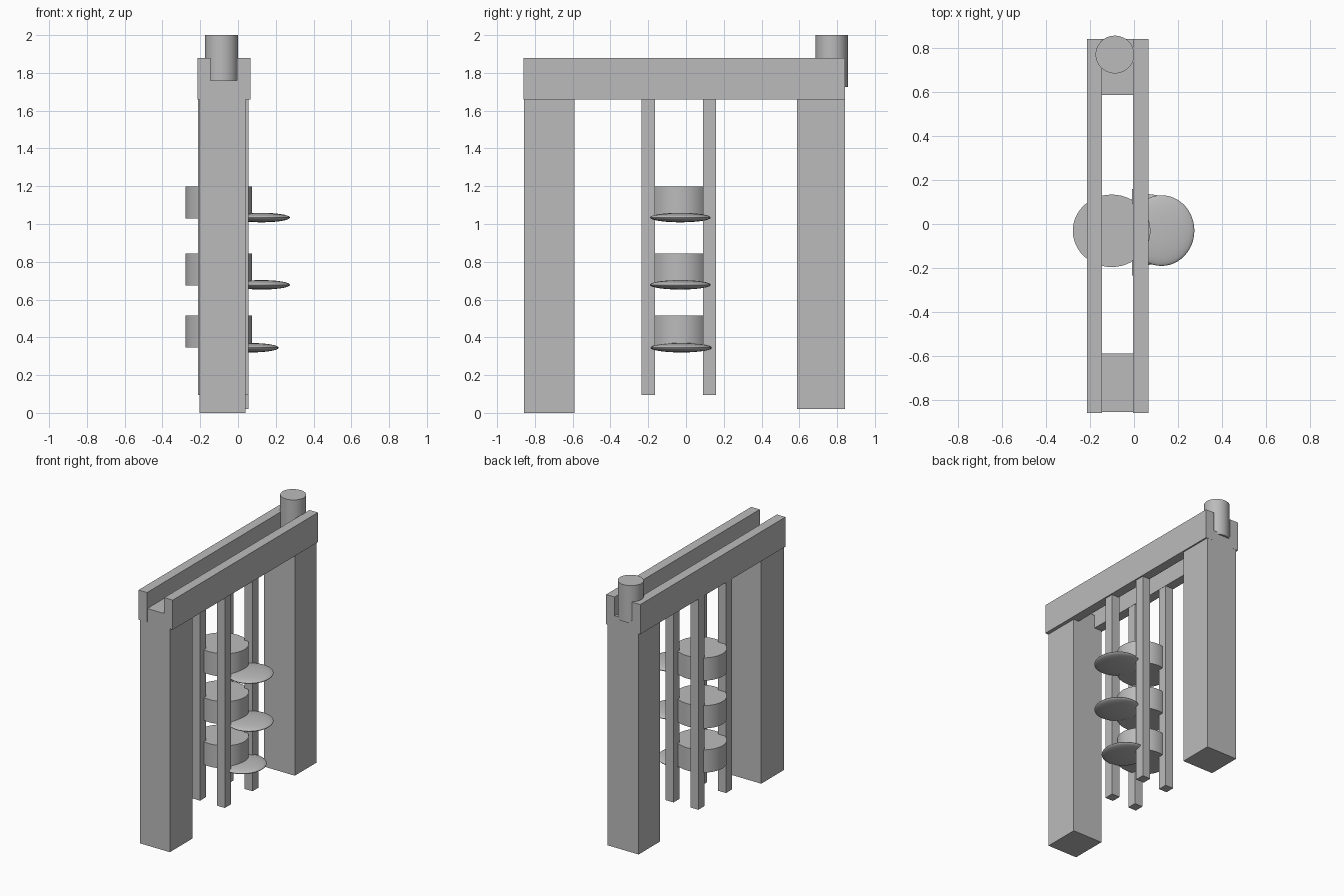
import bpy, math

if "Cube" in bpy.data.objects:
    bpy.data.objects.remove(bpy.data.objects["Cube"])

grey = bpy.data.materials.new("light grey")
grey.diffuse_color = (0.5, 0.5, 0.5, 1)
grey.use_nodes = True
grey.node_tree.nodes["Principled BSDF"].inputs["Base Color"].default_value = grey.diffuse_color


def finish(name, smooth=False):
    ob = bpy.context.object
    ob.name = name
    ob.data.materials.append(grey)
    bpy.ops.object.transform_apply(location=False, rotation=False, scale=True)
    if smooth:
        bpy.ops.object.shade_smooth_by_angle(angle=math.radians(35))
    return ob


def box(name, x, y, z):
    bpy.ops.mesh.primitive_cube_add(size=1, location=[sum(r) / 2 for r in (x, y, z)])
    bpy.context.object.scale = [r[1] - r[0] for r in (x, y, z)]
    return finish(name)


def drum(name, cx, cy, rx, ry, z):
    bpy.ops.mesh.primitive_cylinder_add(vertices=48, radius=1, depth=1,
                                        location=(cx, cy, sum(z) / 2))
    bpy.context.object.scale = (rx, ry, z[1] - z[0])
    return finish(name, True)


def lens(name, centre, radii):
    bpy.ops.mesh.primitive_uv_sphere_add(segments=48, ring_count=24, radius=1, location=centre)
    bpy.context.object.scale = radii
    return finish(name, True)


# Two thick posts
box("front_post", (-0.205, 0.04), (-0.857, -0.59), (0, 1.76))
box("back_post", (-0.2, 0.055), (0.588, 0.842), (0.02, 1.74))

# Pair of cross beams, each carrying two hanging slats
for side, beam_x, slat_x in (("left", (-0.215, -0.145), (-0.213, -0.147)),
                             ("right", (-0.004, 0.066), (-0.01, 0.056))):
    box(side + "_beam", beam_x, (-0.86, 0.843), (1.66, 1.88))
    for end, y in (("front", (-0.235, -0.165)), ("back", (0.09, 0.16))):
        box(f"{side}_{end}_slat", slat_x, y, (0.095, 1.70))

# Three drums, each with a flattened disc below its right side
for level, z, disc_x, disc_y, disc_z in (("top", 1.03, 0.125, -0.03, 1.034),
                                         ("middle", 0.675, 0.125, -0.03, 0.678),
                                         ("bottom", 0.347, 0.065, -0.025, 0.345)):
    drum(level + "_drum", -0.102, -0.031, 0.177, 0.165, (z, z + 0.169))
    lens(level + "_disc", (disc_x, disc_y, disc_z), (0.15, 0.161, 0.025))

# Round cap at the back end
drum("back_cap", -0.087, 0.772, 0.088, 0.086, (1.725, 2.0))
